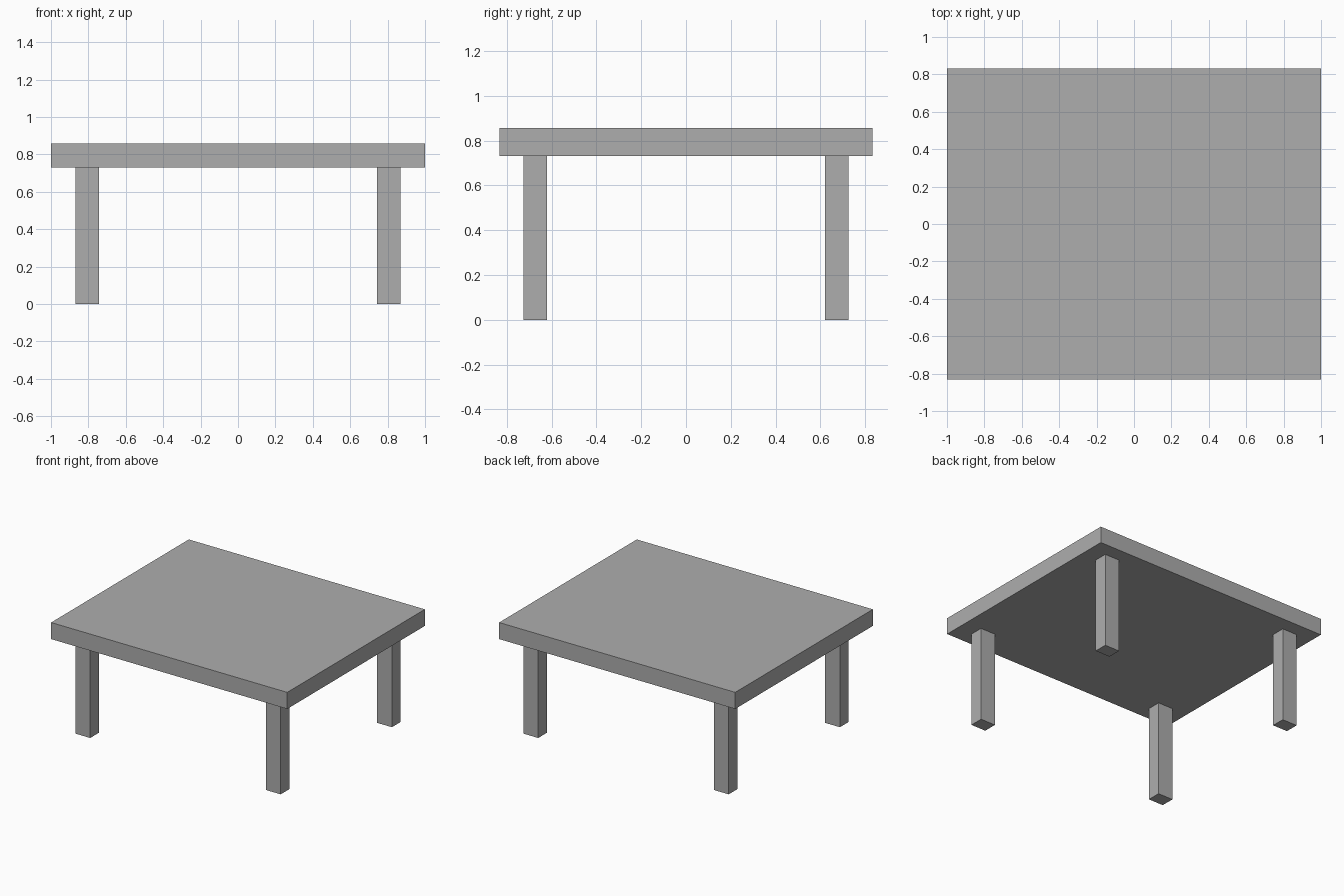
import bpy

# Remove the default cube
if "Cube" in bpy.data.objects:
    bpy.data.objects.remove(bpy.data.objects["Cube"], do_unlink=True)

# Single plain grey for the whole table
GREY = (0.42, 0.42, 0.42, 1)
grey = bpy.data.materials.new("plain grey")
grey.use_nodes = True
grey.diffuse_color = GREY
grey.node_tree.nodes["Principled BSDF"].inputs["Base Color"].default_value = GREY


def box(name, x, y, bottom, top, width, depth):
    """Add a box resting on the height 'bottom' and centred on x, y."""
    bpy.ops.mesh.primitive_cube_add(size=1, location=(x, y, (bottom + top) / 2))
    part = bpy.context.object
    part.name = name
    part.scale = (width, depth, top - bottom)
    bpy.ops.object.transform_apply(location=False, rotation=False, scale=True)
    part.data.materials.append(grey)


UNDERSIDE = 0.73

# Table top
box("table_top", 0, 0, UNDERSIDE, 0.857, 2, 1.665)

# Four legs, inset from the corners
for side, sx in (("left", 1), ("right", -1)):
    for end, sy in (("front", -1), ("back", 1)):
        box(f"{end}_{side}_leg", sx * 0.807, sy * 0.673, 0, UNDERSIDE, 0.125, 0.104)
